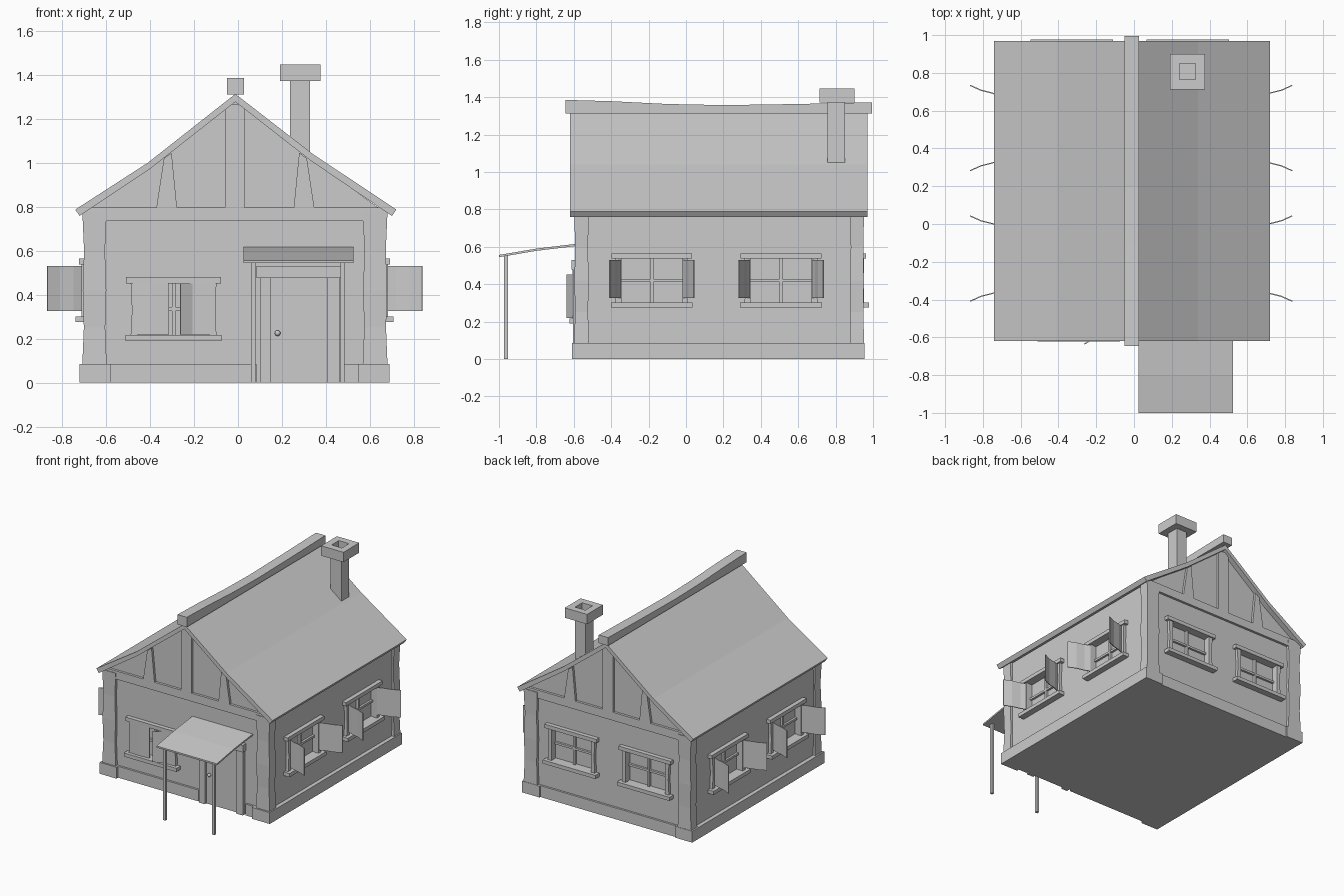
import bpy, bmesh, math
from mathutils import Matrix, Vector

cube = bpy.data.objects.get("Cube")
if cube:
    bpy.data.objects.remove(cube, do_unlink=True)

GREY = (0.6, 0.6, 0.6, 1)
mat = bpy.data.materials.new("plain grey")
mat.use_nodes = True
mat.diffuse_color = GREY
mat.node_tree.nodes["Principled BSDF"].inputs["Base Color"].default_value = GREY


def finish(name, bm, matrix=None):
    """Turn a bmesh into a named object."""
    if matrix:
        bm.transform(matrix)
    bmesh.ops.recalc_face_normals(bm, faces=bm.faces)
    me = bpy.data.meshes.new(name)
    bm.to_mesh(me)
    bm.free()
    me.materials.append(mat)
    ob = bpy.data.objects.new(name, me)
    bpy.context.collection.objects.link(ob)
    return ob


def loft(name, rings, matrix=None):
    """Skin a stack of equal-sided rings and cap both ends."""
    bm = bmesh.new()
    loops = [[bm.verts.new(p) for p in ring] for ring in rings]
    n = len(loops[0])
    for a, b in zip(loops, loops[1:]):
        for i in range(n):
            j = (i + 1) % n
            bm.faces.new((a[i], a[j], b[j], b[i]))
    bm.faces.new(loops[0])
    bm.faces.new(loops[-1])
    return finish(name, bm, matrix)


def rect(x0, x1, y0, y1, z):
    return [(x0, y0, z), (x1, y0, z), (x1, y1, z), (x0, y1, z)]


def box(name, x0, x1, y0, y1, z0, z1, matrix=None):
    return loft(name, [rect(x0, x1, y0, y1, z) for z in (z0, z1)], matrix)


def prism(name, xz, y0, y1):
    """Extrude an outline in x and z along y."""
    return loft(name, [[(x, y, z) for x, z in xz] for y in (y0, y1)])


def sheet(name, path, z0, z1, matrix):
    """Thin upright board following a path seen from above."""
    t = 0.003
    rings = []
    for i, p in enumerate(path):
        a, b = path[max(i - 1, 0)], path[min(i + 1, len(path) - 1)]
        d = Vector((b[0] - a[0], b[1] - a[1])).normalized() * t
        l, r = (p[0] - d.y, p[1] + d.x), (p[0] + d.y, p[1] - d.x)
        rings.append([(*l, z0), (*r, z0), (*r, z1), (*l, z1)])
    return loft(name, rings, matrix)


def cut(target, *size, matrix=None):
    """Cut a box-shaped opening out of a part."""
    tool = box("cutter", *size, matrix)
    tool.hide_render = True
    mod = target.modifiers.new("opening", 'BOOLEAN')
    mod.operation = 'DIFFERENCE'
    mod.object = tool
    bpy.context.view_layer.objects.active = target
    bpy.ops.object.modifier_apply(modifier=mod.name)
    bpy.data.objects.remove(tool, do_unlink=True)


# Wall planes
XL, XR, YF, YB = -0.69, 0.66, -0.575, 0.93
MID = -0.012

# House body with gables
walls = prism("walls", [(XL, 0), (XR, 0), (XR, 0.78), (0.35, 1.005), (MID, 1.28),
                        (-0.41, 0.975), (XL, 0.78)], YF, YB)

# Plinth: full-length side slabs with recessed ends
for side, x0, x1 in (("right", -0.72, -0.58), ("left", 0.545, 0.69)):
    box(side + "_plinth", x0, x1, -0.61, 0.955, 0, 0.085)
box("front_plinth", -0.58, 0.085, -0.59, -0.5, 0, 0.085)
box("front_plinth_end", 0.475, 0.545, -0.59, -0.5, 0, 0.085)
box("back_plinth", -0.58, 0.545, 0.85, 0.945, 0, 0.085)

# Corner posts, slightly wavy
WAVE = ((0.08, 0), (0.25, 0.007), (0.42, 0.002), (0.6, 0.008), (0.78, 0))
for side, x0, x1 in (("right", -0.708, -0.597), ("left", 0.567, 0.68)):
    for end, y0, y1 in (("front", -0.597, -0.52), ("back", 0.877, 0.952)):
        loft(f"{end}_{side}_post", [rect(x0 + w, x1 - w, y0 + w / 2, y1 - w / 2, z) for z, w in WAVE])

# Timber framing on both gables
for end, y0, y1 in (("front", -0.593, -0.56), ("back", 0.915, 0.948)):
    box(end + "_tie_beam", -0.7, 0.67, y0, y1, 0.735, 0.797)
    box(end + "_king_post", -0.058, 0.03, y0, y1, 0.79, 1.265)
    for side, s in (("right", -1), ("left", 1)):
        brace = [(0.265, 0.79), (0.36, 0.79), (0.325, 1.02), (0.29, 1.045)]
        prism(f"{end}_{side}_brace", [(MID + s * x, z) for x, z in brace], y0, y1)

# Roof with a soft kink in each slope
prism("roof", [(-0.74, 0.787), (-0.41, 1.0), (MID, 1.313), (0.34, 1.04), (0.72, 0.787),
               (0.7, 0.758), (0.33, 1.01), (MID, 1.277), (-0.4, 0.972), (-0.72, 0.758)],
      -0.62, 0.97)

# Sagging ridge beam
SAG = ((-0.645, 1.385), (-0.4, 1.378), (-0.1, 1.363), (0.2, 1.357), (0.6, 1.363), (0.995, 1.372))
loft("ridge_beam", [[(-0.05, y, 1.311), (0.027, y, 1.311), (0.027, y, z), (-0.05, y, z)]
                    for y, z in SAG])

# Chimney with hollow cap
box("chimney_stack", 0.237, 0.327, 0.757, 0.85, 1.05, 1.375)
cap = box("chimney_cap", 0.19, 0.375, 0.713, 0.9, 1.372, 1.446)
cut(cap, 0.24, 0.325, 0.765, 0.85, 1.39, 1.5)


def window(name, x, y, z, turn, shutters):
    """Window in local space: x along the wall, -y outward, z up from the sill."""
    m = Matrix.Translation((x, y, z)) @ Matrix.Rotation(math.radians(turn), 4, 'Z')
    cut(walls, -0.166, 0.166, -0.05, 0.03, 0.027, 0.262, matrix=m)
    box(name + "_sill", -0.218, 0.218, -0.048, 0.01, 0, 0.027, m)
    box(name + "_header", -0.216, 0.216, -0.032, 0.01, 0.262, 0.29, m)
    for s in (-1, 1):
        loft(name + "_jamb", [rect(*sorted((s * 0.163, s * (0.195 - w))), -0.022, 0.012, h)
                              for h, w in ((0.025, 0), (0.14, 0.006), (0.264, 0))], m)
    box(name + "_upright_bar", -0.008, 0.008, 0.012, 0.032, 0.025, 0.264, m)
    box(name + "_cross_bar", -0.166, 0.166, 0.014, 0.032, 0.137, 0.153, m)
    if shutters == "open":
        for s in (-1, 1):
            path = [(0.168, -0.02), (0.185, -0.06), (0.2, -0.12), (0.224, -0.165), ]
            path[-1] = (0.226, -0.178)
            sheet(name + "_shutter", [(s * u, v) for u, v in path], 0.05, 0.255, m)
    elif shutters == "ajar":
        sheet(name + "_closed_shutter", [(-0.185, -0.024), (-0.1, -0.026), (-0.022, -0.022)], 0.03, 0.262, m)
        sheet(name + "_ajar_shutter", [(0.19, -0.024), (0.085, -0.03), (0.03, -0.06)], 0.03, 0.262, m)


# Windows all round
window("front_window", -0.293, YF, 0.19, 0, "ajar")
for label, y in (("front", -0.183), ("back", 0.508)):
    window(f"left_{label}_window", XR, y, 0.275, 90, "open")
    window(f"right_{label}_window", XL, y, 0.275, -90, "open")
for label, x in (("left", 0.285), ("right", -0.33)):
    window(f"back_{label}_window", x, YB, 0.275, 180, None)

# Door with frame and knob
box("door", 0.14, 0.41, -0.585, -0.56, 0, 0.48)
for side, x0, x1 in (("right", 0.1, 0.147), ("left", 0.405, 0.462)):
    box(side + "_door_jamb", x0, x1, -0.603, -0.56, 0, 0.48)
box("door_lintel", 0.083, 0.468, -0.612, -0.56, 0.477, 0.53)
bm = bmesh.new()
bmesh.ops.create_uvsphere(bm, u_segments=12, v_segments=8, radius=0.013)
knob = finish("door_knob", bm, Matrix.Translation((0.18, -0.597, 0.225)))
for p in knob.data.polygons:
    p.use_smooth = True

# Porch: thin sloping cover on two slender posts
SLOPE = ((-1.0, 0.556), (-0.8, 0.59), (-0.575, 0.617))
loft("porch_cover", [[(0.025, y, z - 0.012), (0.525, y, z - 0.012), (0.525, y, z), (0.025, y, z)]
                     for y, z in SLOPE])
for side, x in (("right", 0.069), ("left", 0.475)):
    box(side + "_porch_post", x - 0.01, x + 0.01, -0.972, -0.952, 0, 0.556)
